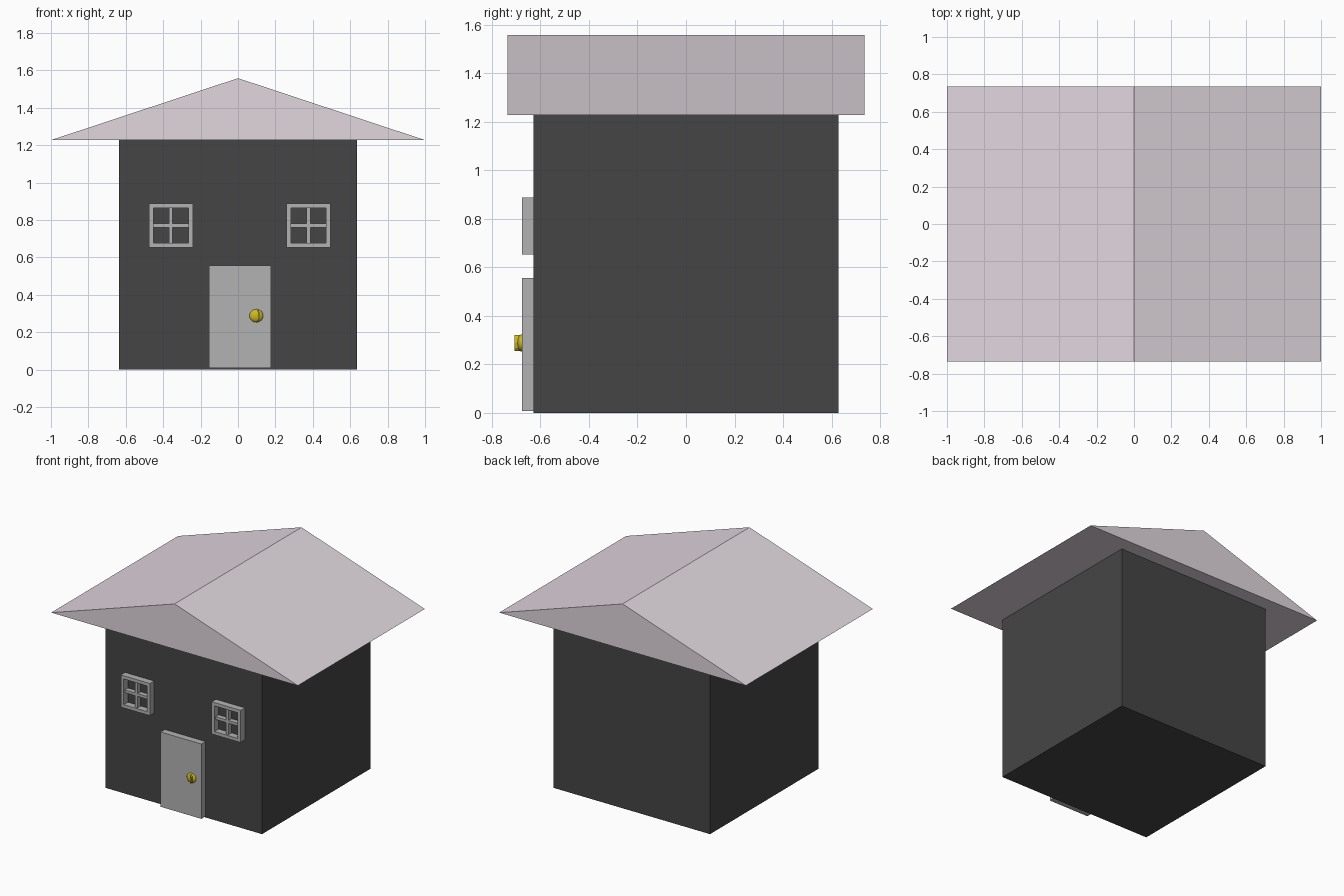
import bpy
import bmesh
from math import radians

if "Cube" in bpy.data.objects:
    bpy.data.objects.remove(bpy.data.objects["Cube"])


def material(name, r, g, b):
    m = bpy.data.materials.new(name)
    m.diffuse_color = (r, g, b, 1)
    m.use_nodes = True
    m.node_tree.nodes["Principled BSDF"].inputs["Base Color"].default_value = m.diffuse_color
    return m


WALL = material("dark_wall", 0.06, 0.06, 0.06)
ROOF = material("pale_roof", 0.75, 0.68, 0.73)
TRIM = material("grey_trim", 0.45, 0.45, 0.45)
BRASS = material("brass", 0.6, 0.48, 0.02)


def prism(name, profile, y0, y1, mat):
    """Extrude an (x, z) profile from y0 to y1."""
    bm = bmesh.new()
    face = bm.faces.new([bm.verts.new((x, y0, z)) for x, z in profile])
    new = bmesh.ops.extrude_face_region(bm, geom=[face])["geom"]
    bmesh.ops.translate(bm, vec=(0, y1 - y0, 0),
                        verts=[v for v in new if isinstance(v, bmesh.types.BMVert)])
    bmesh.ops.recalc_face_normals(bm, faces=bm.faces)
    me = bpy.data.meshes.new(name)
    bm.to_mesh(me)
    bm.free()
    me.materials.append(mat)
    ob = bpy.data.objects.new(name, me)
    bpy.context.collection.objects.link(ob)
    return ob


def box(name, x0, x1, y0, y1, z0, z1, mat):
    return prism(name, [(x0, z0), (x1, z0), (x1, z1), (x0, z1)], y0, y1, mat)


WALL_Y, FRONT_Y = -0.628, -0.676

# House body and gabled roof
box("walls", -0.635, 0.635, WALL_Y, 0.628, 0, 1.227, WALL)
prism("roof", [(-1, 1.227), (1, 1.227), (0, 1.558)], -0.735, 0.735, ROOF)

# Door
box("door", -0.155, 0.176, FRONT_Y, WALL_Y, 0.008, 0.556, TRIM)

# Windows: four-sided frame with slightly recessed glazing bars
for side, cx in (("left", -0.359), ("right", 0.377)):
    cz, h, t, b = 0.77, 0.118, 0.024, 0.01
    i = h - t
    for part, x0, x1, z0, z1, y in (
            ("frame_left", -h, -i, -h, h, FRONT_Y),
            ("frame_right", i, h, -h, h, FRONT_Y),
            ("frame_bottom", -i, i, -h, -i, FRONT_Y),
            ("frame_top", -i, i, i, h, FRONT_Y),
            ("bar_upright", -b, b, -i, i, FRONT_Y + 0.012),
            ("bar_cross", -i, i, -b, b, FRONT_Y + 0.012)):
        box(f"{side}_window_{part}", cx + x0, cx + x1, y, WALL_Y,
            cz + z0, cz + z1, TRIM)

# Door knob: squashed ball with a thumb turn on its face
bpy.ops.mesh.primitive_uv_sphere_add(segments=20, ring_count=12, radius=0.037,
                                     location=(0.098, -0.678, 0.288),
                                     rotation=(radians(90), 0, 0))
knob = bpy.context.object
knob.name = "door_knob"
knob.scale = (1, 0.95, 0.5)
knob.data.materials.append(BRASS)
bpy.ops.object.shade_smooth_by_angle()
prism("knob_thumb_turn", [(0.104, 0.256), (0.114, 0.268), (0.118, 0.288),
                          (0.114, 0.308), (0.104, 0.32), (0.109, 0.288)],
      -0.706, -0.685, BRASS)
